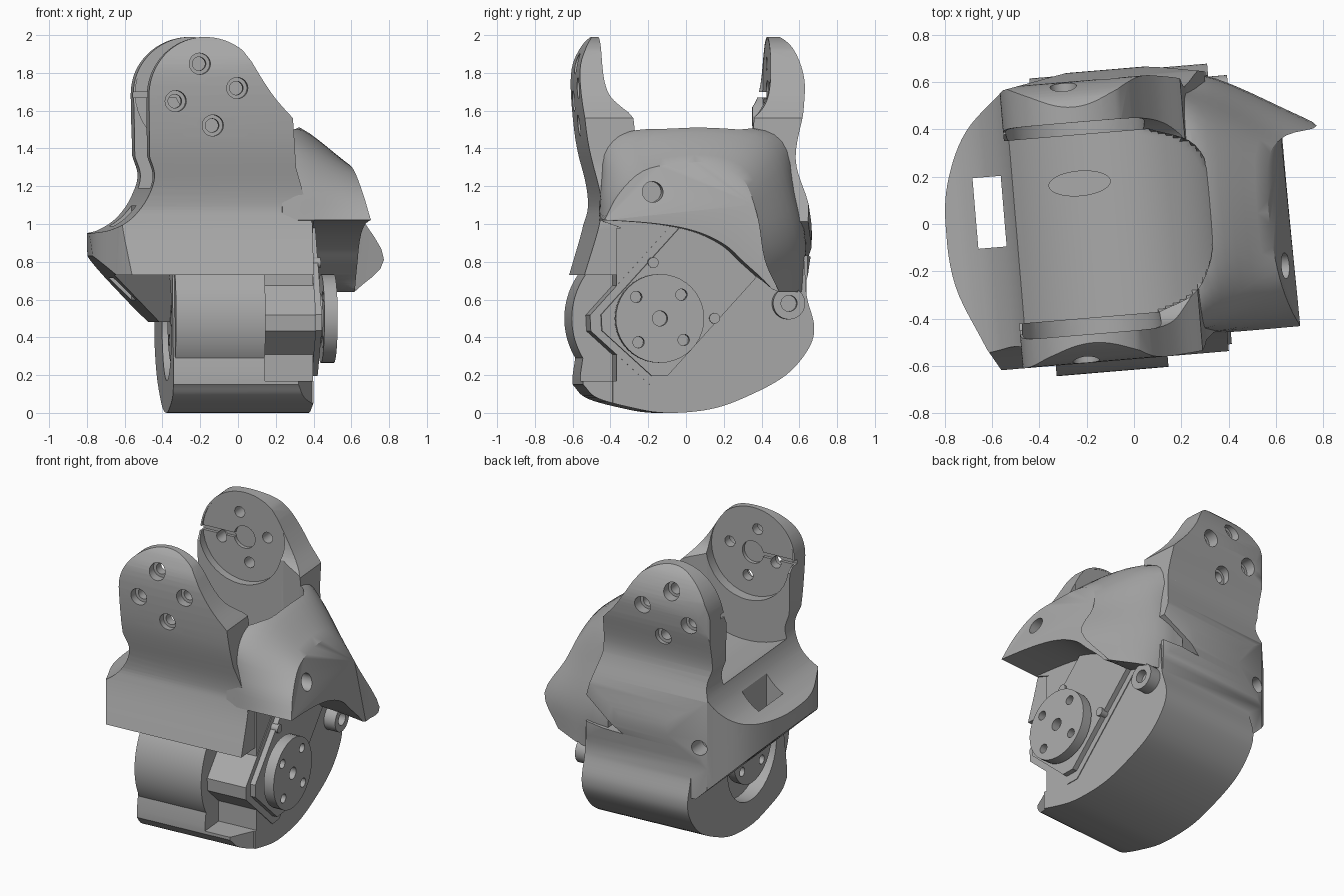
import bpy, bmesh, math
from mathutils import Vector, Matrix

default = bpy.data.objects.get("Cube")
if default:
    bpy.data.objects.remove(default)

grey = bpy.data.materials.new("plain grey")
grey.use_nodes = True
grey.diffuse_color = (.4, .4, .4, 1)
grey.node_tree.nodes["Principled BSDF"].inputs["Base Color"].default_value = (.4, .4, .4, 1)
parts = []


def spline(points, steps=6):
    """Smooth open curve through the points."""
    p = [Vector(q) for q in points]
    p = [p[0] * 2 - p[1]] + p + [p[-1] * 2 - p[-2]]
    out = []
    for a, b, c, d in zip(p, p[1:], p[2:], p[3:]):
        for i in range(steps):
            t = i / steps
            out.append((b * 2 + (c - a) * t + (a * 2 - b * 5 + c * 4 - d) * t ** 2
                        + (b * 3 - a - c * 3 + d) * t ** 3) / 2)
    return out + [p[-2]]


def circle(center, radius, start=0, end=360, count=64, squash=1):
    """Arc points; a full circle leaves out the repeated end point."""
    full = end - start == 360
    angles = [math.radians(start + (end - start) * i / count) for i in range(count + (not full))]
    return [(center[0] + radius * math.cos(a), center[1] + radius * squash * math.sin(a))
            for a in angles]


def loft(name, rings, triangulate=False):
    """Closed solid skinned over rings of equal length."""
    bm = bmesh.new()
    rows = [[bm.verts.new(p) for p in ring] for ring in rings]
    n = len(rows[0])
    bm.faces.new(rows[0])
    bm.faces.new(rows[-1])
    for a, b in zip(rows, rows[1:]):
        for i in range(n):
            j = (i + 1) % n
            bm.faces.new((a[i], a[j], b[j], b[i]))
    if triangulate:
        bmesh.ops.triangulate(bm, faces=bm.faces)
    bmesh.ops.recalc_face_normals(bm, faces=bm.faces)
    mesh = bpy.data.meshes.new(name)
    bm.to_mesh(mesh)
    bm.free()
    mesh.materials.append(grey)
    obj = bpy.data.objects.new(name, mesh)
    bpy.context.collection.objects.link(obj)
    return obj


def prism(name, outline, axis, low, high):
    """Outline in the two other axes, extruded along the named axis."""
    place = {"x": lambda p, h: (h, p[0], p[1]),
             "y": lambda p, h: (p[0], h, p[1]),
             "z": lambda p, h: (p[0], p[1], h)}[axis]
    return loft(name, [[place(p, h) for p in outline] for h in (low, high)])


def rod(name, center, radius, axis, low, high):
    return prism(name, circle(center, radius, count=40), axis, low, high)


def volume(mesh):
    bm = bmesh.new()
    bm.from_mesh(mesh)
    size = abs(bm.calc_volume())
    bm.free()
    return size


def combine(obj, operation, *tools):
    """Apply boolean steps, using the second solver if the first loses the solid."""
    for tool in tools:
        for solver in ("EXACT", "MANIFOLD"):
            mod = obj.modifiers.new("step", "BOOLEAN")
            mod.operation, mod.solver, mod.object = operation, solver, tool
            bpy.context.view_layer.update()
            result = bpy.data.meshes.new_from_object(
                obj.evaluated_get(bpy.context.evaluated_depsgraph_get()))
            obj.modifiers.clear()
            if volume(result) > volume(obj.data) * .4:
                obj.data = result
                break
        bpy.data.objects.remove(tool)
    return obj


def box_outline(x0, x1, y0, y1):
    return [(x0, y0), (x1, y0), (x1, y1), (x0, y1)]


joint = (-.21, 1.685)
hub = (-.18, .5)


# Joint cavity: a cylinder whose right side is rounded off towards the ears
def cavity():
    limits = spline([(.08, -.38), (.25, -.3), (.34, -.1), (.36, .1), (.29, .31), (.1, .395)])
    return loft("cavity", [[(min(x, limit), y, z) for x, z in circle(joint, .57, count=90)]
                           for limit, y in limits], True)


# Upper yoke: front outline crossed with side outline and plan outline
front_outline = (
    circle(joint, .305, 50, 180, 32)
    + spline([(-.51, 1.36), (-.48, 1.25), (-.52, 1.13), (-.6, 1.03), (-.7, .97), (-.79, .95)])
    + [(-.78, .83), (-.42, .48), (.36, .48), (.36, 1), (.27, 1.3)]
    + spline([(.25, 1.56), (.16, 1.66), (.09, 1.76), (.03, 1.86)]))
side_outline = (
    spline([(-.46, 2.02), (-.53, 1.93), (-.57, 1.78), (-.545, 1.45), (-.48, 1.15),
            (-.49, 1), (-.57, .73)])
    + [(-.3, .73), (-.1, .48), (.61, .48)]
    + spline([(.61, .7), (.66, .93), (.62, 1.12), (.56, 1.35), (.61, 1.62), (.62, 1.78),
              (.57, 1.93), (.48, 2.02)]))
plan_outline = (
    spline([(-.5, .61), (-.67, .45), (-.76, .26), (-.79, .066), (-.77, -.2), (-.66, -.476)])
    + [(-.577, -.62), (.4, -.62), (.4, .6)]
    + spline([(.35, .62), (.1, .66), (-.185, .668)]))
saddle = spline([(-.45, 2.1), (-.44, 1.75), (-.36, 1.62), (-.2, 1.53), (0, 1.515),
                 (.25, 1.53), (.38, 1.6), (.44, 1.75), (.45, 2.1)])
body = prism("yoke_body", front_outline, "y", -.8, .8)
combine(body, "INTERSECT", prism("side", side_outline, "x", -1, 1),
        prism("plan", plan_outline, "z", .3, 2.2))
combine(body, "DIFFERENCE", prism("saddle", saddle, "x", -1, 1), cavity())

# Flared hood skinned from the yoke side to its arched rim
hood_rings = [
    [(.2, -.48, 1.02), (.2, -.47, 1.25), (.2, -.46, 1.42), (.2, -.3, 1.5), (.2, .3, 1.51),
     (.2, .53, 1.45), (.2, .57, 1.2), (.2, .62, .9), (.2, .6, .64)],
    [(.37, -.49, 1.02), (.36, -.47, 1.2), (.35, -.4, 1.38), (.34, -.2, 1.49), (.34, .2, 1.5),
     (.35, .42, 1.41), (.38, .52, 1.15), (.4, .58, .9), (.42, .57, .64)],
    [(.67, -.49, 1.02), (.635, -.41, 1.16), (.6, -.28, 1.28), (.58, -.1, 1.32), (.58, .1, 1.32),
     (.605, .25, 1.24), (.68, .32, 1.05), (.81, .35, .81), (.66, .44, .64)]]
ribs = zip(*[spline(ring, 4) for ring in hood_rings])
hood = loft("hood", list(zip(*[spline(rib, 5) for rib in ribs])), True)
hood_under = spline([(-.7, 1.02), (-.48, 1.02), (-.2, 1), (0, .96), (.15, .89), (.25, .8),
                     (.36, .7), (.43, .62)]) + [(.43, .3), (-.7, .3)]
combine(hood, "DIFFERENCE", cavity(), prism("underside", hood_under, "x", .37, 1),
        rod("hood_hole", (-.23, 1.17), .055, "x", .5, 1))
parts.append(hood)

# Lower housing with rounded base, stepped front corner and hub recess
base_outline = (
    spline([(-.57, .15), (-.5, .08), (-.33, .03), (-.14, 0), (.1, .02), (.3, .09), (.5, .2),
            (.62, .34), (.65, .46), (.61, .62), (.6, .8)])
    + [(.5, .98), (-.4, .98), (-.49, .73), (-.57, .2)])
housing = prism("lower_housing", base_outline, "x", -.385, .37)
combine(housing, "DIFFERENCE",
        prism("corner", box_outline(.1, .6, -.9, -.4), "z", .17, 1.2),
        prism("base_taper", [(.1, -.9), (.6, -.9), (.6, -.42), (.36, -.42)], "z", -.2, .3))

# Curved guard in front of the hub
guard = prism("front_guard", circle((-.21, .5), .405, 128, 232, 32), "x", -.375, .1)
combine(housing, "UNION", guard)
combine(housing, "DIFFERENCE", rod("recess", (-.14, .47), .3, "x", -.6, -.29))
combine(body, "UNION", housing)

# Cable slot, fastener holes and rear pocket
ear_holes = [(joint[0] + .167 * math.cos(a), joint[1] + .167 * math.sin(a))
             for a in (math.radians(12 + 90 * k) for k in range(4))]
combine(body, "DIFFERENCE",
        prism("slot", box_outline(-.66, -.54, -.05, .25), "z", .3, 1.4),
        rod("shelf_hole", (-.45, .84), .05, "y", .5, .9),
        prism("floor_hole", circle((-.21, .19), .13, squash=.4), "z", 1.04, 1.3),
        prism("rear_pocket", [(.08, .82), (.48, .84), (.45, 1.08)], "y", .5, .9))

# Round joint seats inside the ears, each with a keyed centre
for name, low, high in (("front", -.45, 0), ("rear", 0, .45)):
    combine(body, "DIFFERENCE", rod(name + "_seat", joint, .295, "y", low, high),
            rod("centre", joint, .075, "y", low - .025, high + .025),
            prism("key", box_outline(-.6, joint[0], 1.67, 1.7), "y", low - .02, high + .02))

# Counterbored screw holes through both ears
for hole in ear_holes:
    combine(body, "DIFFERENCE", rod("screw", hole, .036, "y", -.9, .9),
            rod("front_bore", hole, .056, "y", -.9, -.51),
            rod("rear_bore", hole, .056, "y", .55, .9))
parts.append(body)


# Tilted actuator: outline along the directions u and v from the hub
def tilted(points):
    u, v, c = Vector((.67, .74)), Vector((-.74, .67)), Vector(hub)
    return [c + u * a + v * b for a, b in points]


def actuator_outline(inset):
    w, e = .28 - inset, -.29 + inset
    return tilted([(.66, w), (.66, -w), (e + .06, -w), (e, -w + .06), (e, w - .06), (e + .06, w)])


actuator = prism("actuator_case", actuator_outline(0), "x", .1, .375)
plate = prism("actuator_plate", actuator_outline(.04), "x", .36, .41)
screws = [rod("actuator_screw", tilted([(.2, side)])[0], .028, "x", .37, .425)
          for side in (-.22, .22)]
parts += [actuator, plate] + screws

# Output horns on both sides of the hub
for name, low, high in (("right", .43, .5), ("left", -.365, -.31)):
    horn = rod(name + "_horn", hub, .235, "x", low, high)
    bores = [tilted([(.17 * math.cos(k * math.pi / 2), .17 * math.sin(k * math.pi / 2))])[0]
             for k in range(4)]
    combine(horn, "DIFFERENCE", *[rod("bore", b, .03, "x", -1, 1) for b in bores],
            rod("axle", hub, .04, "x", -1, 1))
    parts.append(horn)
parts.append(rod("horn_neck", hub, .13, "x", .38, .44))
parts.append(rod("left_neck", hub, .13, "x", -.33, -.2))

# Rear mounting bosses
for name, center, radius, low in (("lower_boss", (.51, .58), .085, .25),
                                  ("upper_boss", (.49, .86), .05, .3)):
    boss = rod(name, center, radius, "x", low, .45)
    combine(boss, "DIFFERENCE", rod("bore", center, radius * .5, "x", .4, .6))
    parts.append(boss)

# Turn the assembly slightly, set it on the ground and shade it
place = Matrix.Translation((-.005, 0, 0)) @ Matrix.Rotation(math.radians(4.8), 4, "Z")
for obj in parts:
    obj.data.transform(place)
    bpy.ops.object.select_all(action="DESELECT")
    obj.select_set(True)
    bpy.context.view_layer.objects.active = obj
    bpy.ops.object.shade_smooth_by_angle(angle=math.radians(32))
